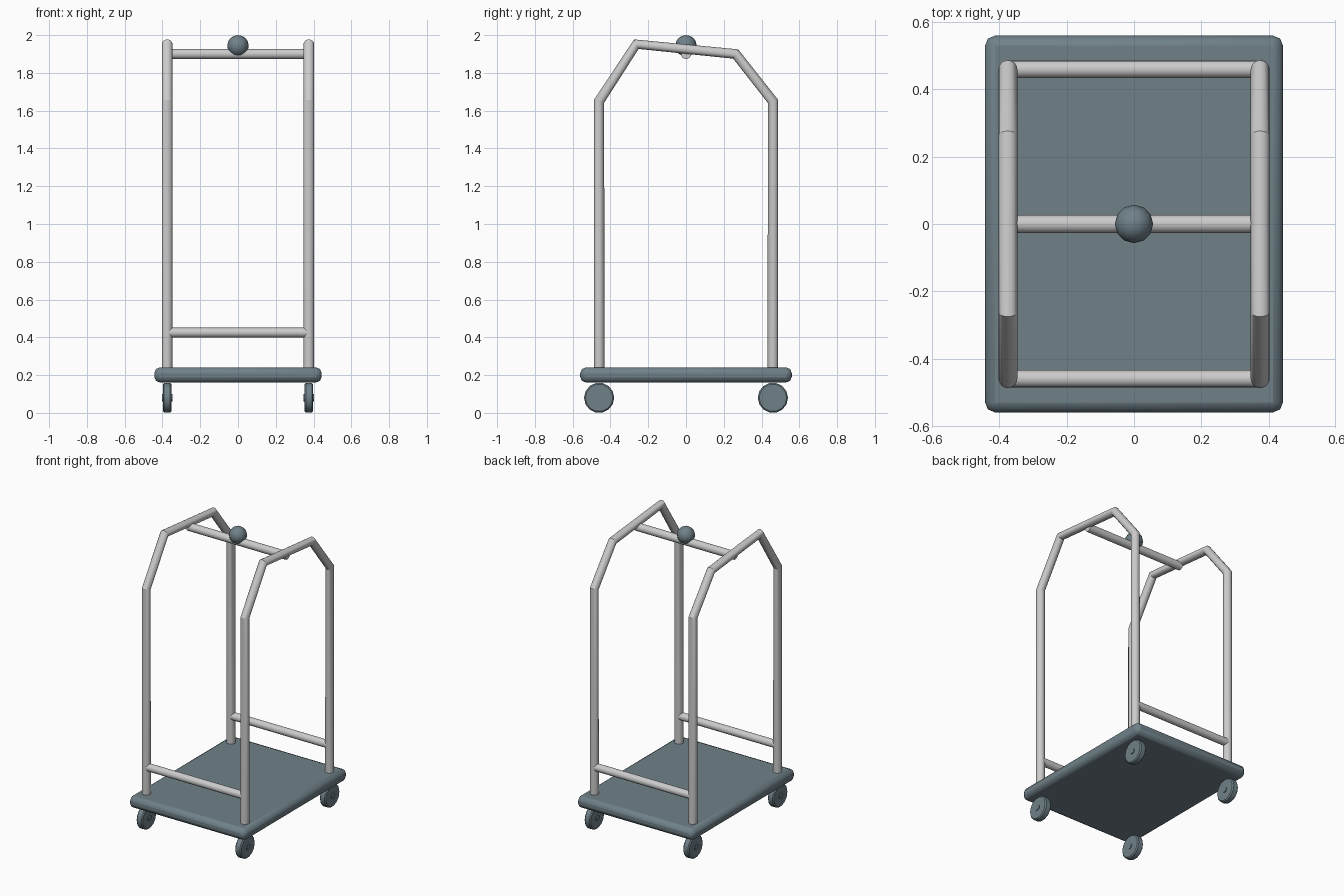
import bpy
from math import radians, pi

if "Cube" in bpy.data.objects:
    bpy.data.objects.remove(bpy.data.objects["Cube"])

paint = bpy.data.materials.new("slate_paint")
paint.diffuse_color = (0.16, 0.22, 0.25, 1)
paint.use_nodes = True
paint.node_tree.nodes["Principled BSDF"].inputs["Base Color"].default_value = paint.diffuse_color


def finish(name, material=None, angle=40):
    ob = bpy.context.object
    ob.name = name
    if material:
        ob.data.materials.append(material)
    bpy.ops.object.transform_apply(location=False, rotation=True, scale=True)
    bpy.ops.object.shade_smooth_by_angle(angle=radians(angle))
    return ob


def bevel(ob, width, segments):
    m = ob.modifiers.new("bevel", "BEVEL")
    m.width, m.segments, m.limit_method = width, segments, "ANGLE"


def rod(name, loc, radius, length, sides, material=None):
    """Cylinder lying along x."""
    bpy.ops.mesh.primitive_cylinder_add(vertices=sides, radius=radius, depth=length,
                                        location=loc, rotation=(0, pi / 2, 0))
    return finish(name, material)


def tube(name, points, radius):
    """Bent round tube through the given points."""
    cu = bpy.data.curves.new(name, "CURVE")
    cu.dimensions = "3D"
    cu.bevel_depth, cu.bevel_resolution, cu.use_fill_caps = radius, 6, True
    sp = cu.splines.new("POLY")
    sp.points.add(len(points) - 1)
    for p, co in zip(sp.points, points):
        p.co = (*co, 1)
    ob = bpy.data.objects.new(name, cu)
    bpy.context.collection.objects.link(ob)
    bpy.ops.object.select_all(action="DESELECT")
    bpy.context.view_layer.objects.active = ob
    ob.select_set(True)
    bpy.ops.object.convert(target="MESH")
    bpy.ops.object.shade_smooth_by_angle(angle=radians(25))


# Platform with rounded rim
bpy.ops.mesh.primitive_cube_add(size=1, location=(0, 0, 0.201), scale=(0.886, 1.12, 0.08))
bevel(finish("platform", paint, 30), 0.03, 2)

# Side frames, higher at the front bend
profile = [(-0.46, 0.21), (-0.46, 1.65), (-0.263, 1.952),
           (0.263, 1.9), (0.46, 1.65), (0.46, 0.21)]
for side, x in (("left", -0.375), ("right", 0.375)):
    tube(f"side_frame_{side}", [(x, y, z) for y, z in profile], 0.028)

# Cross bars
rod("top_bar", (0, 0, 1.9), 0.027, 0.75, 16)
for end, y in (("front", -0.46), ("back", 0.46)):
    rod(f"lower_bar_{end}", (0, y, 0.425), 0.026, 0.75, 16)

# Ball on the top bar
bpy.ops.mesh.primitive_uv_sphere_add(segments=12, ring_count=8, radius=0.057,
                                     location=(0, 0, 1.943))
finish("top_ball", paint, 50)

# Wheels with small hubs
for end, y in (("front", -0.46), ("back", 0.46)):
    for side, x in (("left", -0.375), ("right", 0.375)):
        wheel = rod(f"wheel_{end}_{side}", (x, y, 0.08), 0.08, 0.046, 14, paint)
        bevel(wheel, 0.007, 1)
        rod(f"hub_{end}_{side}", (x, y, 0.08), 0.019, 0.056, 12, paint)
